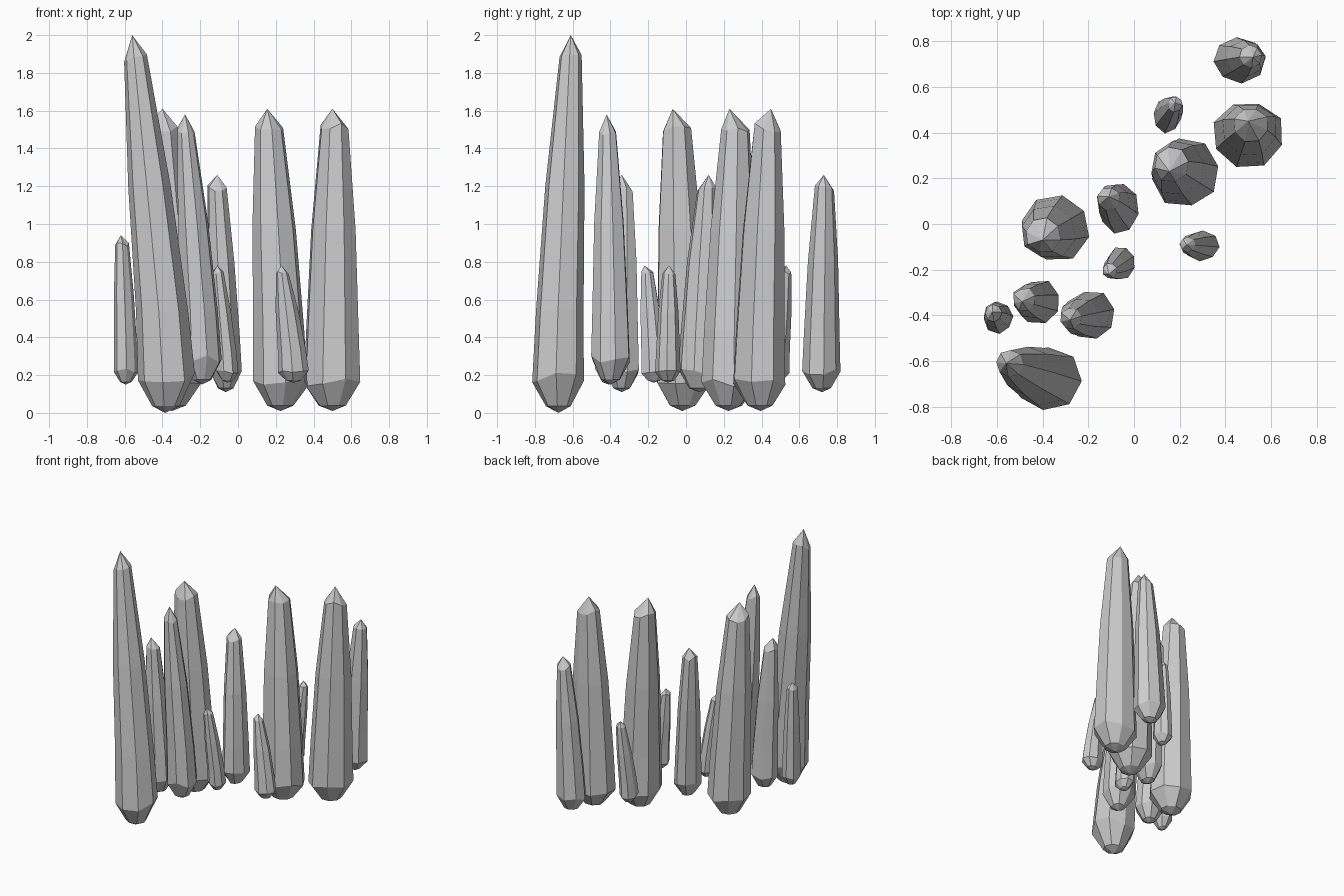
import bpy, bmesh, math, random
from mathutils import Vector

if "Cube" in bpy.data.objects:
    bpy.data.objects.remove(bpy.data.objects["Cube"])

random.seed(4)
SIDES = 8


def crystal(name, base, size, foot, shoulder, tip, top_r):
    """Leaning faceted shard: blunt rounded foot, swollen base, taper, short point.
    base/size: centre and half widths of widest ring; foot/tip: end heights."""
    bm = bmesh.new()
    z0, z1 = foot, tip[2]
    h = z1 - z0
    phase = random.uniform(0, math.tau)
    # height share, progress along the lean, blend from base width to top width
    levels = [(0.018, 0.0, None), (0.09, 0.0, 0.0), (0.27, 0.14, 0.14),
              (0.60, 0.55, 0.42), (0.935, 1.0, 1.0)]
    wobble = [random.uniform(0.95, 1.07) for _ in range(SIDES)]
    rings = []
    for i, (share, lean, blend) in enumerate(levels):
        cx = base[0] + (shoulder[0] - base[0]) * lean
        cy = base[1] + (shoulder[1] - base[1]) * lean
        if blend is None:
            rx, ry = size[0] * 0.48, size[1] * 0.48
        else:
            rx = size[0] + (top_r - size[0]) * blend
            ry = size[1] + (top_r - size[1]) * blend
        ring = []
        for k in range(SIDES):
            a = phase + math.tau * k / SIDES
            jitter = random.uniform(-0.012, 0.018) * h if i in (1, 4) else 0
            ring.append(bm.verts.new((cx + rx * wobble[k] * math.cos(a),
                                      cy + ry * wobble[k] * math.sin(a),
                                      z0 + share * h + jitter)))
        rings.append(ring)
    low = bm.verts.new((base[0], base[1], z0))
    apex = bm.verts.new(Vector(tip))
    for k in range(SIDES):
        n = (k + 1) % SIDES
        bm.faces.new((low, rings[0][n], rings[0][k]))
        bm.faces.new((apex, rings[-1][k], rings[-1][n]))
        for lo, hi in zip(rings, rings[1:]):
            bm.faces.new((lo[k], lo[n], hi[n], hi[k]))
    bmesh.ops.recalc_face_normals(bm, faces=bm.faces)
    mesh = bpy.data.meshes.new(name)
    bm.to_mesh(mesh)
    bm.free()
    bpy.context.collection.objects.link(bpy.data.objects.new(name, mesh))


# tall shards
crystal("tallest_crystal", (-0.385, -0.675), (0.15, 0.14), 0.0, (-0.545, -0.61), (-0.56, -0.61, 2.0), 0.06)
crystal("left_crystal", (-0.35, -0.02), (0.15, 0.145), 0.01, (-0.40, -0.05), (-0.40, -0.07, 1.61), 0.077)
crystal("centre_crystal", (0.225, 0.225), (0.15, 0.15), 0.01, (0.165, 0.26), (0.155, 0.23, 1.61), 0.077)
crystal("right_crystal", (0.50, 0.395), (0.15, 0.145), 0.01, (0.512, 0.435), (0.50, 0.45, 1.61), 0.074)
crystal("front_crystal", (-0.19, -0.40), (0.11, 0.11), 0.15, (-0.275, -0.415), (-0.28, -0.42, 1.58), 0.048)

# medium shards
crystal("back_crystal", (0.46, 0.72), (0.115, 0.10), 0.11, (0.51, 0.735), (0.52, 0.73, 1.26), 0.05)
crystal("middle_crystal", (-0.065, 0.07), (0.085, 0.11), 0.11, (-0.11, 0.11), (-0.11, 0.12, 1.26), 0.05)
crystal("side_crystal", (-0.42, -0.34), (0.10, 0.095), 0.11, (-0.48, -0.33), (-0.49, -0.34, 1.26), 0.05)

# small shards
crystal("outer_shard", (-0.595, -0.41), (0.066, 0.068), 0.15, (-0.615, -0.39), (-0.62, -0.385, 0.94), 0.037)
crystal("centre_shard", (-0.055, -0.17), (0.062, 0.07), 0.16, (-0.105, -0.205), (-0.11, -0.22, 0.78), 0.033)
crystal("right_shard", (0.295, -0.095), (0.078, 0.065), 0.16, (0.235, -0.09), (0.23, -0.09, 0.78), 0.033)
crystal("back_shard", (0.145, 0.475), (0.062, 0.075), 0.16, (0.18, 0.525), (0.18, 0.53, 0.78), 0.033)
